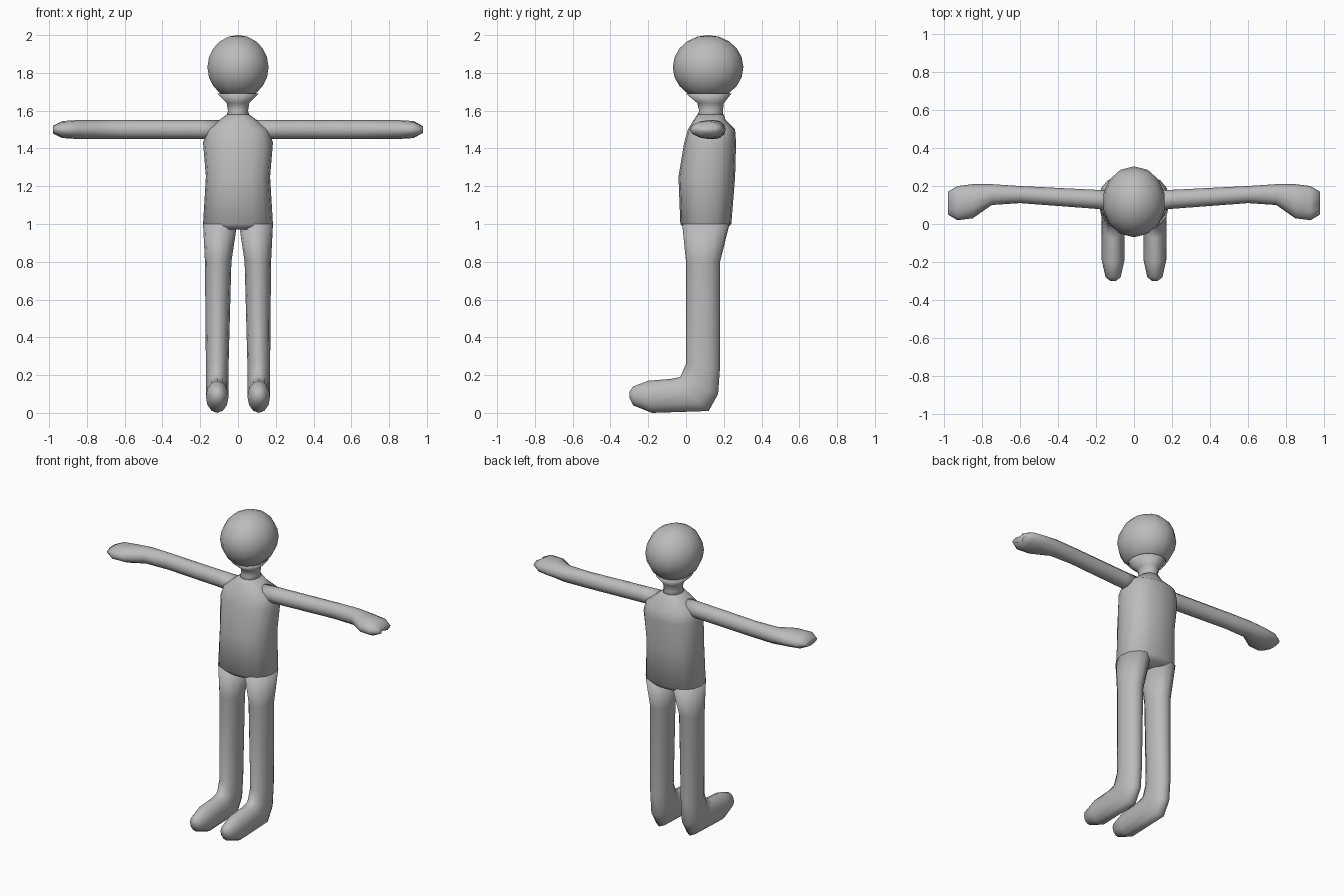
import bpy, bmesh, math
from mathutils import Vector

cube = bpy.data.objects.get("Cube")
if cube:
    bpy.data.objects.remove(cube, do_unlink=True)

GREY = (.5, .5, .5, 1)
grey_material = bpy.data.materials.new("plain grey")
grey_material.use_nodes = True
grey_material.diffuse_color = GREY
shader = grey_material.node_tree.nodes["Principled BSDF"]
shader.inputs["Base Color"].default_value = GREY


def finish(name, bm):
    """Turn a bmesh into a smooth grey object."""
    bmesh.ops.recalc_face_normals(bm, faces=bm.faces)
    mesh = bpy.data.meshes.new(name)
    bm.to_mesh(mesh)
    bm.free()
    mesh.shade_smooth()
    mesh.materials.append(grey_material)
    part = bpy.data.objects.new(name, mesh)
    bpy.context.collection.objects.link(part)
    return part


def loft(name, rings, sides=12, power=2):
    """Skin a tube through rings of (front point, back point, half-width vector)."""
    def squarish(value):
        return math.copysign(abs(value) ** (2 / power), value)

    bm = bmesh.new()
    angles = [math.tau * i / sides for i in range(sides)]
    loops = []
    for front, back, half in rings:
        front, back, half = Vector(front), Vector(back), Vector(half)
        middle = (front + back) / 2
        loops.append([bm.verts.new(middle
                                   + (front - middle) * squarish(math.cos(angle))
                                   + half * squarish(math.sin(angle)))
                      for angle in angles])
    for lower, upper in zip(loops, loops[1:]):
        for i in range(sides):
            bm.faces.new((lower[i - 1], lower[i], upper[i], upper[i - 1]))
    bm.faces.new(loops[0])
    bm.faces.new(loops[-1])
    return finish(name, bm)


def upright(rows):
    """Level rings from rows of (height, front y, back y, half width)."""
    return [((0, front, z), (0, back, z), (width, 0, 0))
            for z, front, back, width in rows]


# Torso with sloping shoulders
loft("torso", upright([(.97, 0, .21, .16), (1, -.03, .24, .185),
                       (1.25, -.04, .26, .17), (1.43, -.01, .265, .185),
                       (1.5, .01, .26, .165), (1.55, .04, .21, .1),
                       (1.58, .06, .2, .06)]), sides=16, power=2.4)

# Neck, flaring into the head
loft("neck", upright([(1.55, .05, .2, .07), (1.6, .07, .195, .053),
                      (1.64, .06, .2, .06), (1.69, 0, .24, .11)]))

# Head: a round ball, a little deeper than wide
head_mesh = bmesh.new()
bmesh.ops.create_uvsphere(head_mesh, u_segments=14, v_segments=10, radius=1)
bmesh.ops.scale(head_mesh, verts=head_mesh.verts, vec=(.166, .187, .17))
head = finish("head", head_mesh)
head.location = (0, .117, 1.83)

# Arms and mitten hands: distance out, front y, back y, half height
ARM = [(.1, .07, .18, .05), (.2, .08, .18, .05), (.6, .11, .2, .05),
       (.75, .1, .21, .05), (.85, .03, .21, .05), (.93, .02, .2, .045),
       (.98, .05, .17, .02)]

# Legs and feet: front y and z, back y and z, half width
LEG = [(-.02, 1, .23, 1, .09), (0, .8, .18, .8, .07), (0, .26, .18, .24, .06),
       (-.03, .19, .17, .1, .06), (-.08, .18, .12, .01, .06),
       (-.2, .17, -.18, 0, .06), (-.28, .14, -.28, .04, .04),
       (-.3, .11, -.3, .08, .015)]

for side, sign in (("left", 1), ("right", -1)):
    arm = loft(side + "_arm", [((sign * out, front, 1.5), (sign * out, back, 1.5),
                                (0, 0, height))
                               for out, front, back, height in ARM])
    if side == "left":
        # Notch across the fingertips of the left hand
        for vertex in arm.data.vertices:
            if vertex.co.x > .97 and abs(vertex.co.y - .11) < .02:
                vertex.co.x -= .025

    # The hips spread outward where the leg is widest
    rings = []
    for front, front_z, back, back_z, width in LEG:
        centre = sign * min(.11, .14 - width / 2)
        rings.append(((centre, front, front_z), (centre, back, back_z), (width, 0, 0)))
    loft(side + "_leg", rings)
